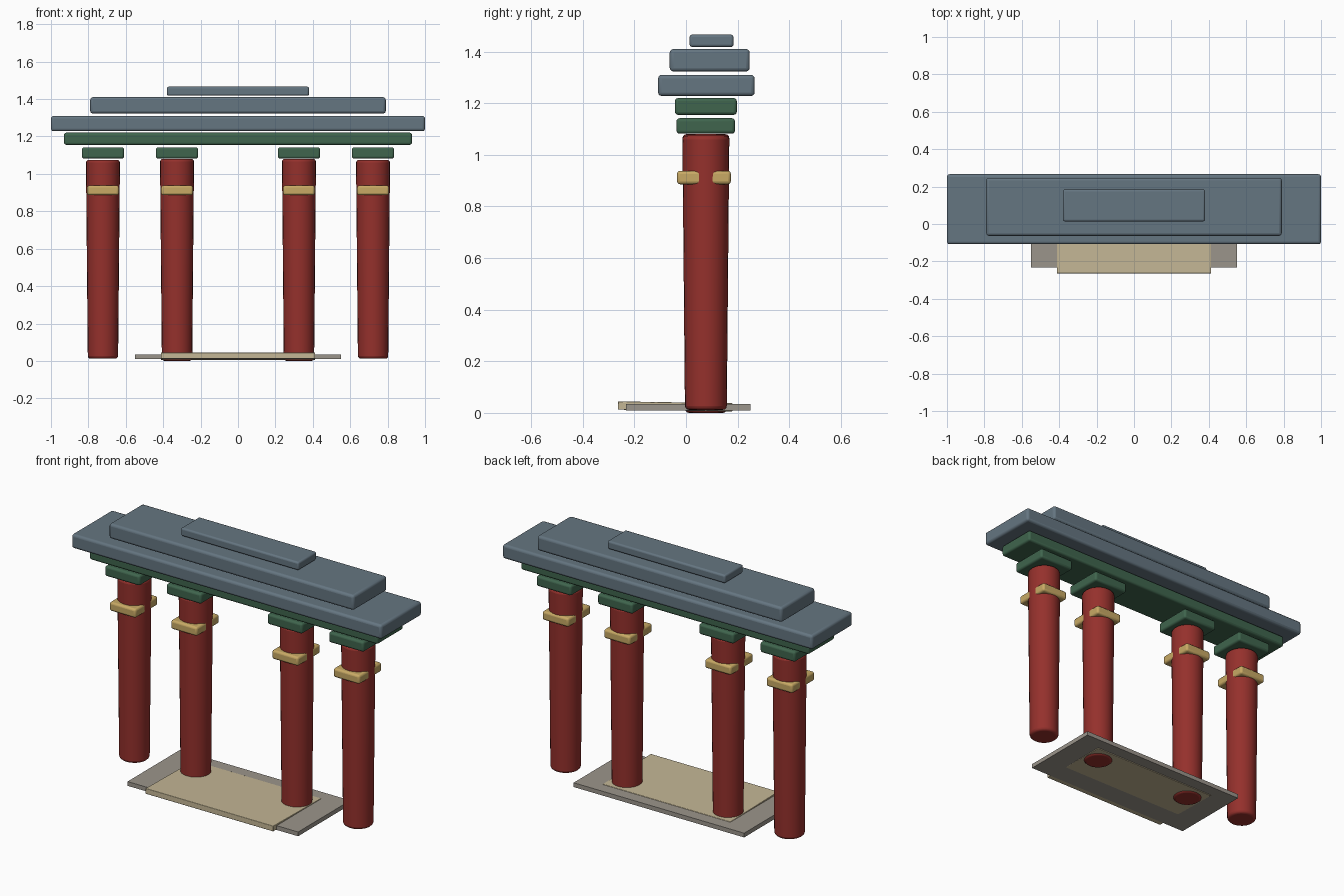
import bpy, bmesh, math
from mathutils import Matrix

if "Cube" in bpy.data.objects:
    bpy.data.objects.remove(bpy.data.objects["Cube"])


def material(name, rgb):
    m = bpy.data.materials.new(name)
    m.diffuse_color = (*rgb, 1)
    m.use_nodes = True
    m.node_tree.nodes["Principled BSDF"].inputs["Base Color"].default_value = m.diffuse_color
    return m


RED = material("red_paint", (0.30, 0.03, 0.025))
GREEN = material("green_paint", (0.05, 0.13, 0.075))
SLATE = material("slate_tile", (0.13, 0.18, 0.22))
GOLD = material("gold", (0.58, 0.40, 0.13))
STONE = material("stone", (0.33, 0.30, 0.26))
SAND = material("sand_stone", (0.55, 0.47, 0.30))


def finish(name, bm, mat, bevel, angle=35):
    me = bpy.data.meshes.new(name)
    bm.to_mesh(me)
    bm.free()
    me.materials.append(mat)
    ob = bpy.data.objects.new(name, me)
    bpy.context.collection.objects.link(ob)
    if bevel:
        mod = ob.modifiers.new("bevel", 'BEVEL')
        mod.width = bevel
        mod.segments = 3
        mod.limit_method = 'ANGLE'
        mod.angle_limit = math.radians(40)
    bpy.ops.object.select_all(action='DESELECT')
    ob.select_set(True)
    bpy.context.view_layer.objects.active = ob
    bpy.ops.object.shade_smooth_by_angle(angle=math.radians(angle))
    return ob


def box(name, x, y, z, mat, bevel):
    """Box from (min, max) ranges, with its origin at its centre."""
    size = [b - a for a, b in (x, y, z)]
    bm = bmesh.new()
    bmesh.ops.create_cube(bm, size=1, matrix=Matrix.Diagonal((*size, 1)))
    ob = finish(name, bm, mat, bevel)
    ob.location = [(a + b) / 2 for a, b in (x, y, z)]
    return ob


def column(name, x, y, z0, z1):
    bm = bmesh.new()
    bmesh.ops.create_cone(bm, cap_ends=True, segments=24, radius1=0.081,
                          radius2=0.091, depth=z1 - z0)
    ob = finish(name, bm, RED, 0.015)
    ob.location = (x, y, (z0 + z1) / 2)


# Four columns, each with a gold band and a green capital
Y = 0.077
for side, s in (("left", -1), ("right", 1)):
    for place, cx, z0, z1 in (("outer", 0.722, 0.012, 1.075),
                              ("inner", 0.326, 0.0, 1.08)):
        x = s * cx
        tag = f"{side}_{place}"
        column(f"{tag}_column", x, Y, z0, z1)
        box(f"{tag}_band", (x - 0.085, x + 0.085), (-0.035, 0.174),
            (0.886, 0.938), GOLD, 0.012)
        box(f"{tag}_capital", (x - 0.113, x + 0.113), (-0.037, 0.19),
            (1.082, 1.142), GREEN, 0.012)

# Lintel beam
box("lintel_beam", (-0.93, 0.93), (-0.043, 0.197), (1.155, 1.22), GREEN, 0.012)

# Stepped roof
box("lower_roof", (-1, 1), (-0.108, 0.266), (1.228, 1.31), SLATE, 0.014)
box("middle_roof", (-0.79, 0.79), (-0.063, 0.247), (1.323, 1.41), SLATE, 0.014)
box("roof_ridge", (-0.38, 0.38), (0.014, 0.184), (1.418, 1.466), SLATE, 0.01)

# Paving slab and the slightly tilted threshold laid through it
box("paving_slab", (-0.55, 0.55), (-0.232, 0.25), (0.01, 0.035), STONE, 0)
threshold = box("threshold_slab", (-0.412, 0.412), (-0.264, 0.18),
                (0.009, 0.041), SAND, 0.003)
threshold.rotation_euler.x = -0.016
